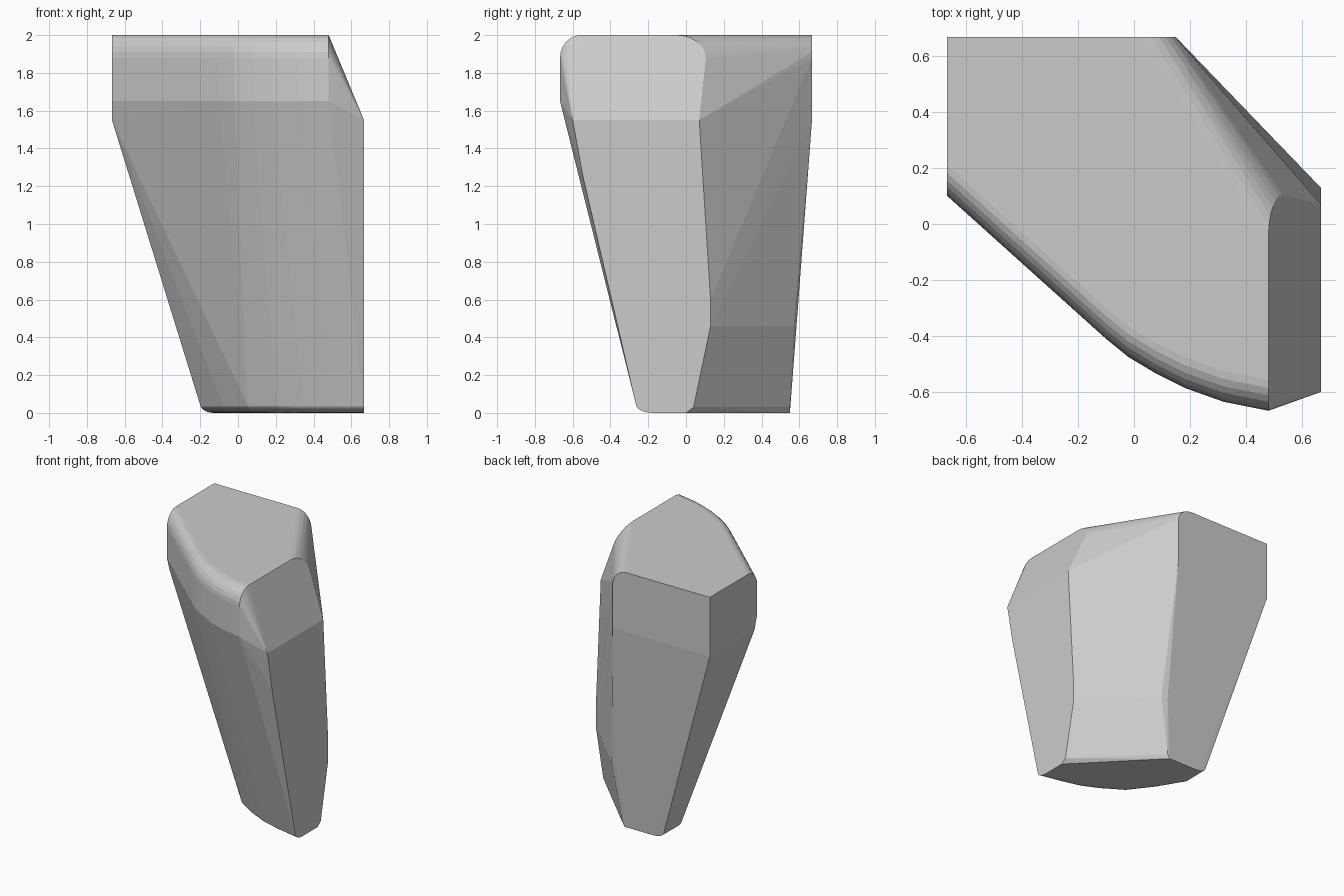
import bpy, bmesh
from math import sin, cos, pi

if "Cube" in bpy.data.objects:
    bpy.data.objects.remove(bpy.data.objects["Cube"])

# Plan outlines of the curved front side, from left to right
front_top = [(-0.667, 0.10), (-0.10, -0.41), (-0.02, -0.475), (0.08, -0.535), (0.18, -0.585),
             (0.32, -0.635), (0.48, -0.667)]
front_base = [(-0.20, 0.34), (-0.08, 0.14), (0.05, -0.03), (0.20, -0.125), (0.35, -0.19),
              (0.50, -0.23), (0.667, -0.265)]
pts = []
steps = [i * pi / 12 for i in range(7)]

# Upright front band with a rounded-over top edge
pts += [(x, y, 1.65) for x, y in front_top]
for a in steps:
    inset, z = 0.11 * (1 - cos(a)), 1.88 + 0.12 * sin(a)
    pts += [(x, y + inset, z) for x, y in front_top]

# Rounded lower front edge, running round to the left base corner
for a in steps:
    inset, z = 0.09 * (1 - cos(a)), 0.045 * (1 - sin(a))
    pts += [(x + inset * 0.8 if x < 0.3 else x, y + inset, z) for x, y in front_base]
    pts.append((-0.20 + inset, 0.55, z))

# Flat right side
pts += [(0.667, y, z) for y, z in
        [(-0.60, 1.55), (0.07, 1.55), (-0.545, 1.25), (0.13, 0.60), (0.13, 0.46), (0.04, 0.03), (0.0, 0.0)]]

# Rounded top edge of the back diagonal, from the right facet to the back
for a in steps:
    z = 1.88 + 0.12 * sin(a)
    pts.append((0.48 + 0.415 * (2.0 - z), 0.105 - 0.155 * (1 - cos(a)), z))
    pts.append((0.15 - 0.12 * (1 - cos(a)), 0.667, z))

# Softened back corner beside the diagonal
pts += [(0.15, 0.667, 1.55), (0.11, 0.667, 1.55), (0.24, 0.55, 0.46), (0.225, 0.57, 0.46), (0.18, 0.585, 0.46),
        (0.15, 0.55, 0.03), (0.13, 0.55, 0.0)]

# Left back corner
pts += [(-0.667, 0.667, 2.0), (-0.667, 0.667, 1.55), (-0.667, 0.13, 1.55)]

# Wrap the sections into one solid block
bm = bmesh.new()
for p in pts:
    bm.verts.new(p)
bmesh.ops.remove_doubles(bm, verts=bm.verts, dist=0.0005)
bmesh.ops.convex_hull(bm, input=bm.verts)
bmesh.ops.delete(bm, geom=[v for v in bm.verts if not v.link_faces], context='VERTS')
bmesh.ops.dissolve_limit(bm, angle_limit=0.01, verts=bm.verts, edges=bm.edges)
bmesh.ops.recalc_face_normals(bm, faces=bm.faces)
mesh = bpy.data.meshes.new("tapered_stone")
bm.to_mesh(mesh)
bm.free()
stone = bpy.data.objects.new("tapered_stone", mesh)
bpy.context.collection.objects.link(stone)
